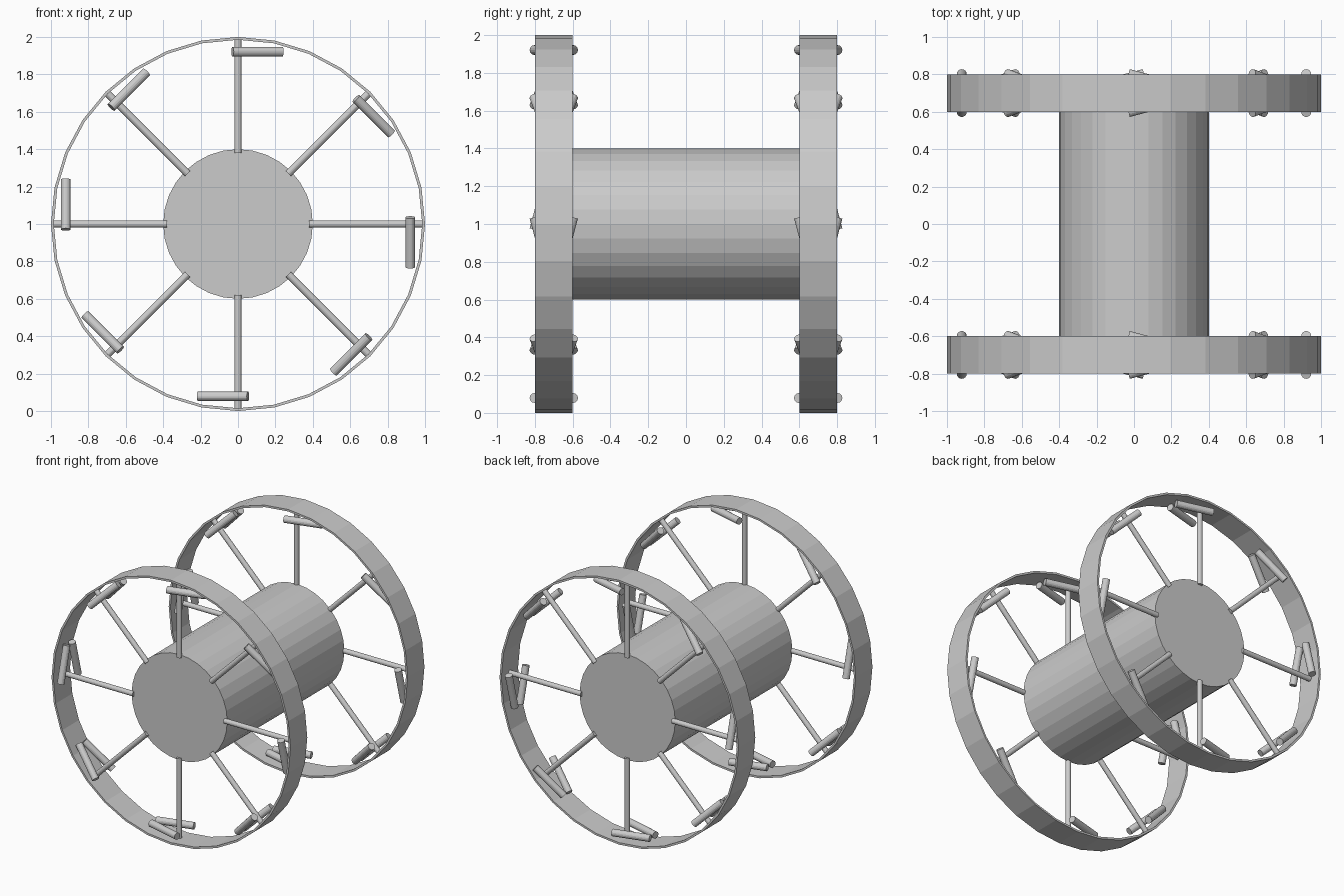
import bpy, bmesh
from math import pi, sin, cos, radians
from mathutils import Vector

if "Cube" in bpy.data.objects:
    bpy.data.objects.remove(bpy.data.objects["Cube"])

HUB = Vector((0, 0, 1))


def rod(name, a, b, radius, sides):
    a, b = Vector(a), Vector(b)
    d = b - a
    bpy.ops.mesh.primitive_cylinder_add(vertices=sides, radius=radius, depth=d.length,
                                        location=(a + b) / 2,
                                        rotation=d.to_track_quat('Z', 'Y').to_euler())
    ob = bpy.context.object
    ob.name = name
    return ob


def rim(name, y0, y1, outer, inner, sides=32):
    bm = bmesh.new()
    rings = []
    for i in range(sides):
        t = 2 * pi * i / sides
        rings.append([bm.verts.new((r * cos(t), y, 1 + r * sin(t)))
                      for r, y in ((outer, y0), (outer, y1), (inner, y1), (inner, y0))])
    for i in range(sides):
        a, b = rings[i], rings[(i + 1) % sides]
        for k in range(4):
            n = (k + 1) % 4
            bm.faces.new((a[k], a[n], b[n], b[k]))
    bmesh.ops.recalc_face_normals(bm, faces=bm.faces)
    me = bpy.data.meshes.new(name)
    bm.to_mesh(me)
    bm.free()
    bpy.context.collection.objects.link(bpy.data.objects.new(name, me))


# Central drum
rod("drum", (0, -0.7, 1), (0, 0.7, 1), 0.4, 32)

# Tangential shift of each peg pair, counter-clockwise from +x
shifts = [0.098, 0.105, 0.104, 0.095, 0.104, 0.102, 0.08, 0.065]
tilt = radians(15)
half = 0.138

for side, y in (("front", -0.7), ("back", 0.7)):
    # Thin flat-sided wheel band
    rim(side + "_rim", y - 0.1, y + 0.1, 1.0, 0.985)
    for i, shift in enumerate(shifts):
        t = i * pi / 4
        out = Vector((cos(t), 0, sin(t)))
        tan = Vector((sin(t), 0, -cos(t)))
        mid = HUB + Vector((0, y, 0))
        # Spoke from drum to rim
        rod(f"{side}_spoke_{i}", mid + out * 0.38, mid + out * 0.992, 0.019, 16)
        # V-shaped pair of pegs inside the rim
        for s in (-1, 1):
            c = mid + out * 0.921 + tan * shift + Vector((0, s * 0.067, 0))
            d = tan * cos(tilt) - Vector((0, s * sin(tilt), 0))
            rod(f"{side}_peg_{i}_{'a' if s < 0 else 'b'}", c - d * half, c + d * half, 0.026, 16)
